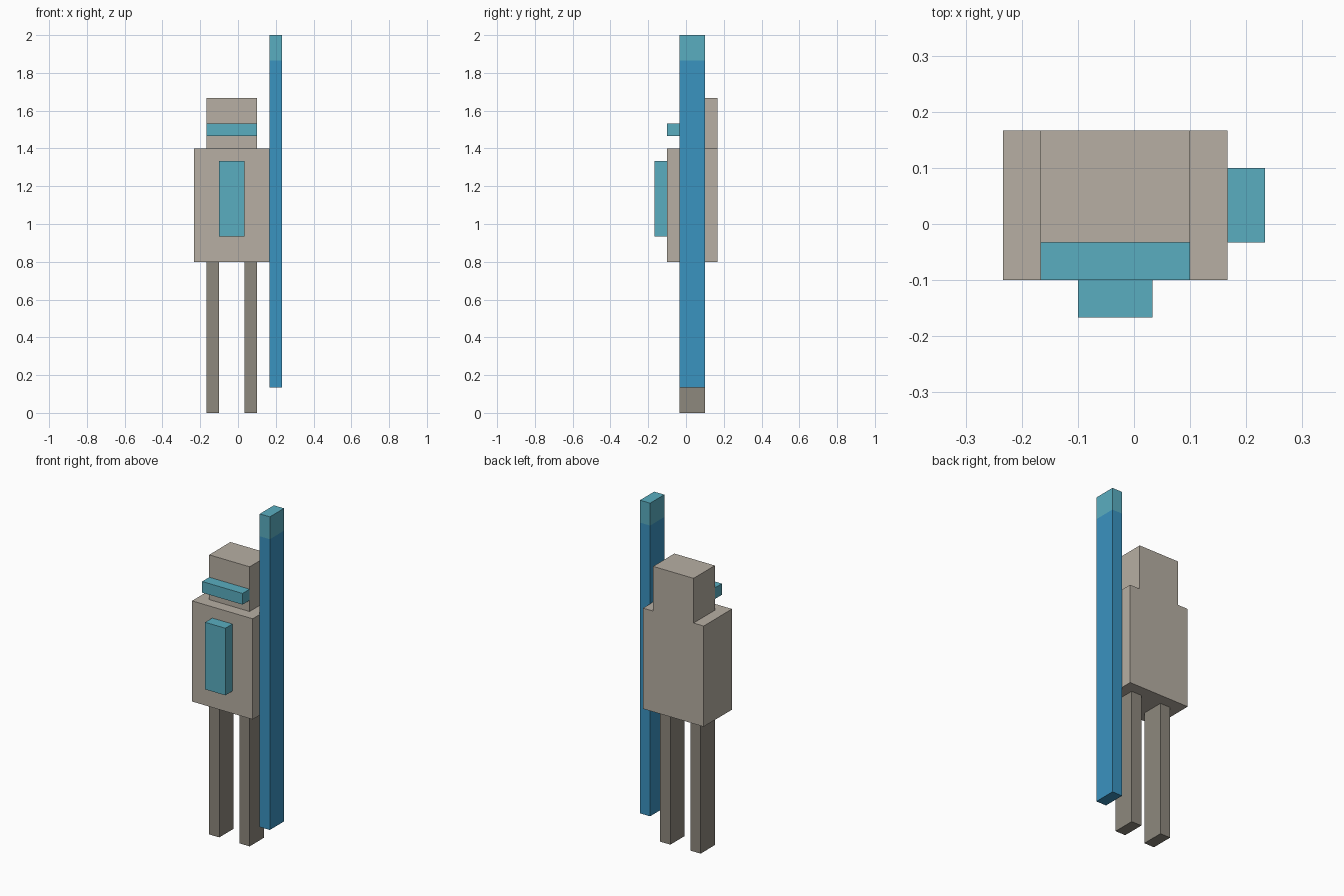
import bpy
import bmesh
from mathutils import Vector

cube = bpy.data.objects.get("Cube")
if cube:
    bpy.data.objects.remove(cube, do_unlink=True)

U = 1 / 30  # one block unit; all parts sit on this grid


def material(name, hex_code):
    """Flat material from an sRGB hex code, converted to linear."""
    srgb = [int(hex_code[i:i + 2], 16) / 255 for i in (0, 2, 4)]
    rgba = [c / 12.92 if c <= 0.04045 else ((c + 0.055) / 1.055) ** 2.4 for c in srgb] + [1]
    mat = bpy.data.materials.new(name)
    mat.use_nodes = True
    mat.diffuse_color = rgba
    bsdf = next(n for n in mat.node_tree.nodes if n.type == "BSDF_PRINCIPLED")
    bsdf.inputs["Base Color"].default_value = rgba
    return mat


stone = material("warm grey", "B7AFA3")
dark_stone = material("dark grey", "8D887D")
teal = material("teal", "5AAEC0")
blue = material("blue", "3A93C0")


def box(name, low, high, mat, tip=None, tip_height=None):
    """Box between two corners in block units, with an optional coloured tip."""
    low, high = Vector(low) * U, Vector(high) * U
    bm = bmesh.new()
    bmesh.ops.create_cube(bm, size=1)
    bmesh.ops.scale(bm, vec=high - low, verts=bm.verts)
    bmesh.ops.translate(bm, vec=(low + high) / 2, verts=bm.verts)
    if tip:
        cut = tip_height * U
        bmesh.ops.bisect_plane(bm, geom=bm.verts[:] + bm.edges[:] + bm.faces[:],
                               plane_co=(0, 0, cut), plane_no=(0, 0, 1))
        for face in bm.faces:
            face.material_index = int(face.calc_center_median().z > cut)
    mesh = bpy.data.meshes.new(name)
    bm.to_mesh(mesh)
    bm.free()
    mesh.materials.append(mat)
    if tip:
        mesh.materials.append(tip)
    obj = bpy.data.objects.new(name, mesh)
    bpy.context.collection.objects.link(obj)
    return obj


# Body and head
box("torso", (-7, -3, 24), (5, 5, 42), stone)
box("head", (-5, -1, 42), (3, 5, 50), stone)

# Raised blocks on the front
box("visor", (-5, -3, 44), (3, -1, 46), teal)
box("chest_panel", (-3, -5, 28), (1, -3, 40), teal)

# Legs
for name, x in (("right_leg", -5), ("left_leg", 1)):
    box(name, (x, -1, 0), (x + 2, 3, 24), dark_stone)

# Tall staff at the left side with a lighter tip
box("staff", (5, -1, 4), (7, 3, 60), blue, tip=teal, tip_height=56)
